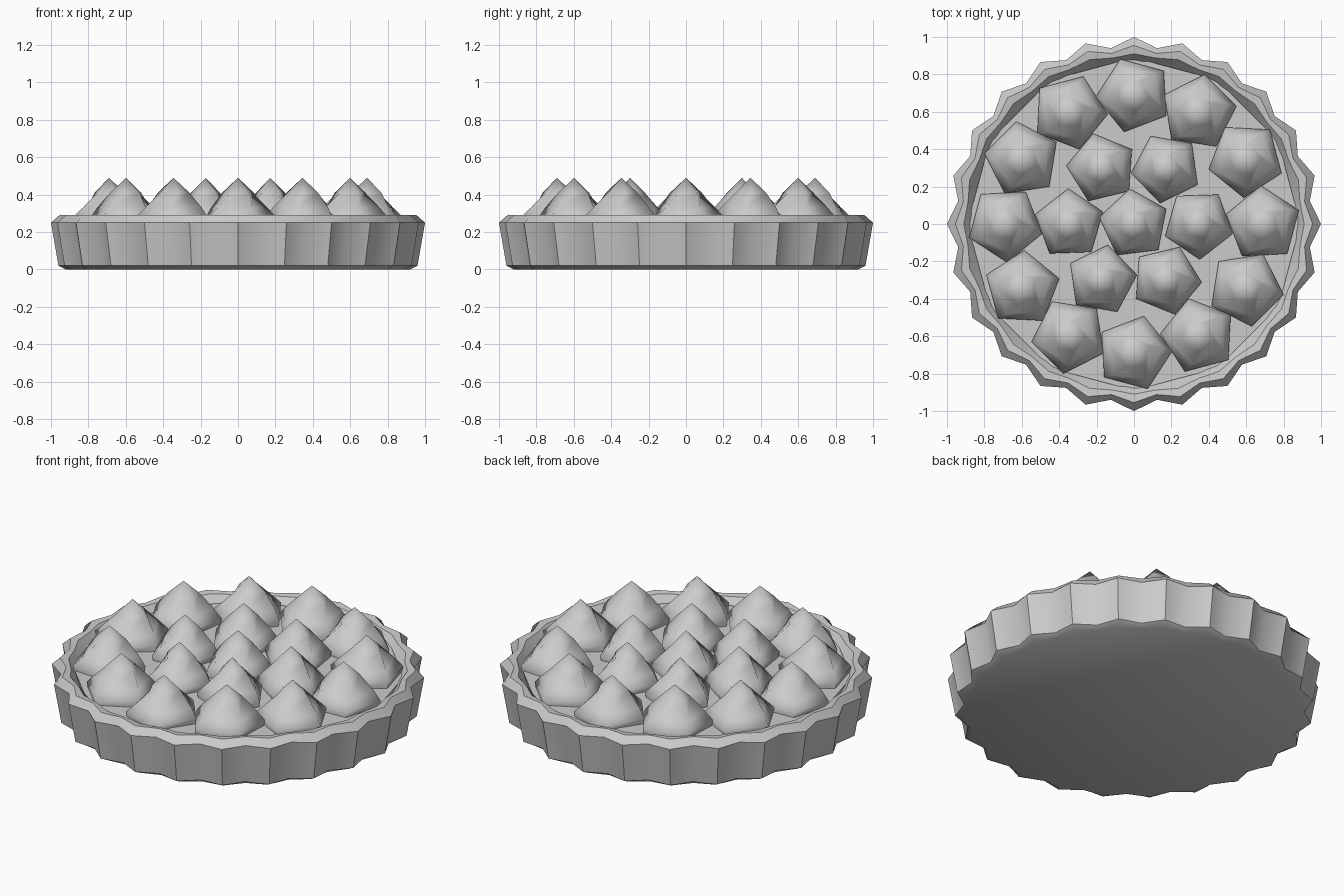
import bpy, bmesh
from math import sin, cos, radians, pi

if "Cube" in bpy.data.objects:
    bpy.data.objects.remove(bpy.data.objects["Cube"], do_unlink=True)

grey = bpy.data.materials.new("plain grey")
grey.use_nodes = True
colour = (0.6, 0.6, 0.6, 1)
grey.diffuse_color = colour
grey.node_tree.nodes["Principled BSDF"].inputs["Base Color"].default_value = colour


def circle(bm, count, z, radius, turn=0.0):
    """Ring of vertices; radius is a number or a function of the index."""
    ring = []
    for i in range(count):
        a = 2 * pi * i / count + turn
        r = radius(i) if callable(radius) else radius
        ring.append(bm.verts.new((r * cos(a), r * sin(a), z)))
    return ring


def bridge(bm, low, high):
    n = len(low)
    for i in range(n):
        j = (i + 1) % n
        bm.faces.new((low[i], low[j], high[j], high[i]))


def finish(bm, name, angle):
    bmesh.ops.recalc_face_normals(bm, faces=bm.faces)
    mesh = bpy.data.meshes.new(name)
    bm.to_mesh(mesh)
    bm.free()
    mesh.materials.append(grey)
    obj = bpy.data.objects.new(name, mesh)
    bpy.context.collection.objects.link(obj)
    bpy.ops.object.select_all(action='DESELECT')
    obj.select_set(True)
    bpy.context.view_layer.objects.active = obj
    bpy.ops.object.shade_smooth_by_angle(angle=radians(angle))
    return obj


# Fluted crust: zigzag outer wall, rounded lip, inner slope
bm = bmesh.new()
rings = []
for z, tip, valley in ((0, 0.92, 0.885), (0.02, 0.96, 0.91), (0.25, 1.0, 0.948),
                       (0.29, 0.955, 0.92), (0.285, 0.91, 0.895), (0.23, 0.86, 0.86)):
    rings.append(circle(bm, 48, z, lambda i: valley if i % 2 else tip))
for low, high in zip(rings, rings[1:]):
    bridge(bm, low, high)
bm.faces.new(rings[0])
finish(bm, "crust", 40)

# Flat twelve-sided filling
bm = bmesh.new()
bottom = circle(bm, 12, 0.2, 0.89)
top = circle(bm, 12, 0.25, 0.89)
bridge(bm, bottom, top)
bm.faces.new(top)
bm.faces.new(bottom)
finish(bm, "filling", 30)


# Five-sided twisted cream peaks
def peak(name, distance, ring_angle, turn, size):
    bm = bmesh.new()
    levels = []
    for z, r, twist in ((0.24, 0.96, 0), (0.28, 1.0, 0), (0.33, 0.78, 8), (0.41, 0.42, 24)):
        levels.append(circle(bm, 5, z, r * size, radians(turn + ring_angle + twist)))
    for low, high in zip(levels, levels[1:]):
        bridge(bm, low, high)
    apex = bm.verts.new((0, 0, 0.49))
    for i in range(5):
        bm.faces.new((levels[-1][i], levels[-1][(i + 1) % 5], apex))
    bm.faces.new(levels[0])
    obj = finish(bm, name, 60)
    a = radians(ring_angle)
    obj.location = (distance * cos(a), distance * sin(a), 0)


peak("centre_peak", 0, 0, 25, 0.19)
for k in range(6):
    peak(f"inner_peak_{k + 1}", 0.345, 60 * k, -16, 0.19)
for k in range(12):
    peak(f"outer_peak_{k + 1}", 0.69, 30 * k, 21, 0.205)
